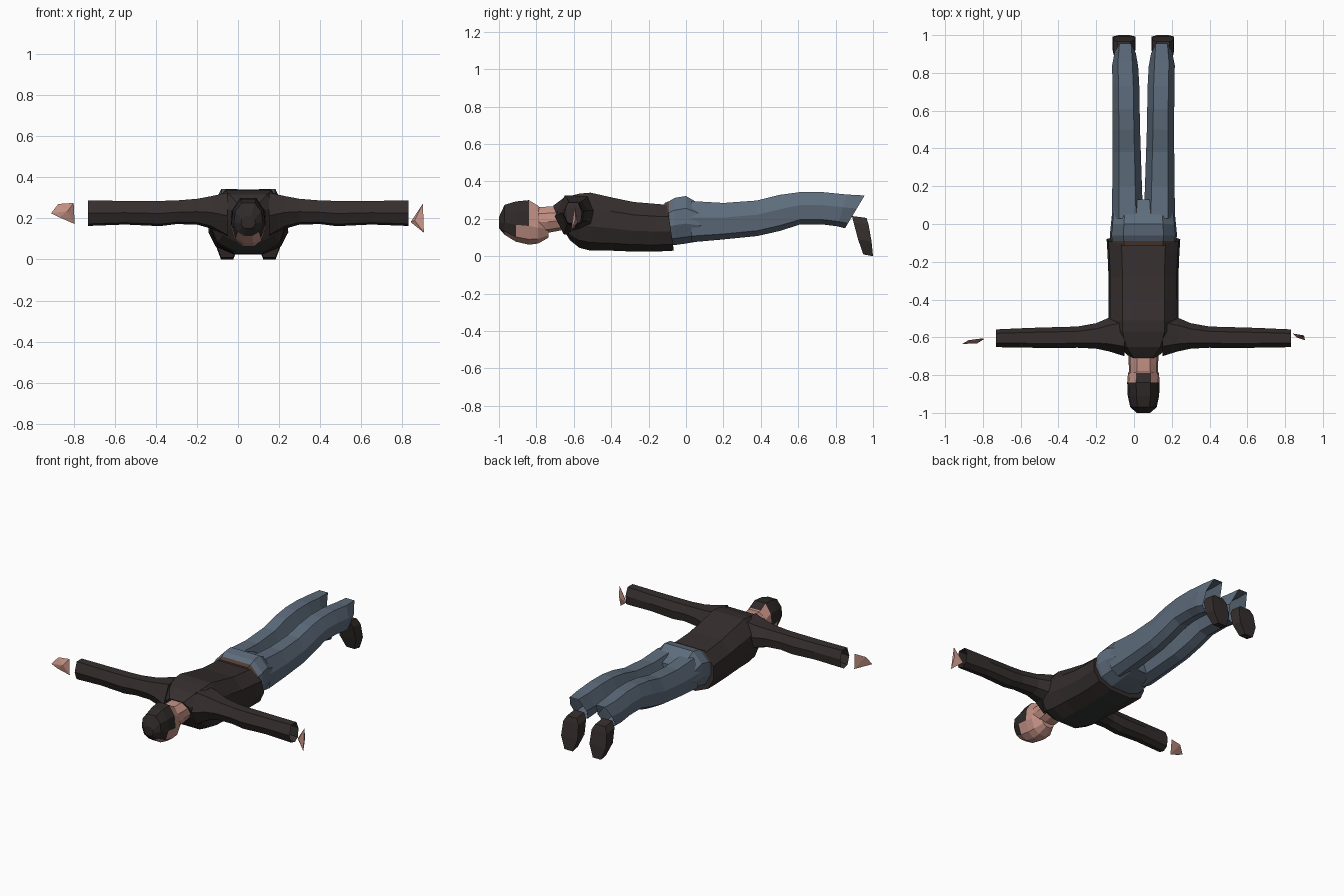
import bpy, bmesh
from mathutils import Vector

if "Cube" in bpy.data.objects:
    bpy.data.objects.remove(bpy.data.objects["Cube"])

CX = 0.05  # body midline


def mat(name, r, g, b):
    m = bpy.data.materials.new(name)
    m.diffuse_color = (r, g, b, 1)
    m.use_nodes = True
    m.node_tree.nodes["Principled BSDF"].inputs["Base Color"].default_value = m.diffuse_color
    return m


JACKET = mat("dark brown cloth", 0.036, 0.027, 0.027)
HAIR = mat("dark hair", 0.029, 0.023, 0.022)
SHIRT = mat("dark grey green", 0.034, 0.04, 0.036)
JEANS = mat("denim blue", 0.11, 0.15, 0.20)
SKIN = mat("skin", 0.54, 0.28, 0.23)
BELT = mat("belt brown", 0.09, 0.05, 0.035)


def finish(name, bm, mats, rule=None):
    bmesh.ops.recalc_face_normals(bm, faces=bm.faces[:])
    if rule:
        for f in bm.faces:
            f.material_index = rule(f.calc_center_median(), f.normal)
    me = bpy.data.meshes.new(name)
    bm.to_mesh(me)
    bm.free()
    for m in mats:
        me.materials.append(m)
    ob = bpy.data.objects.new(name, me)
    bpy.context.collection.objects.link(ob)
    return ob


def loft(name, rings, mats, rule=None, caps=(True, True)):
    bm = bmesh.new()
    vs = [[bm.verts.new(p) for p in r] for r in rings]
    n = len(vs[0])
    for a, b in zip(vs, vs[1:]):
        for i in range(n):
            j = (i + 1) % n
            bm.faces.new((a[i], a[j], b[j], b[i]))
    if caps[0]:
        bm.faces.new(vs[0])
    if caps[1]:
        bm.faces.new(vs[-1])
    return finish(name, bm, mats, rule)


def hull(name, pts, mats):
    bm = bmesh.new()
    for p in pts:
        bm.verts.new(p)
    bmesh.ops.convex_hull(bm, input=bm.verts[:])
    return finish(name, bm, mats)


# Cross-sections: (width fraction, height fraction)
BODY = [(-.6, 1), (.6, 1), (.95, .74), (1, .42), (.82, .14), (.38, 0),
        (-.38, 0), (-.82, .14), (-1, .42), (-.95, .74)]
LIMB = [(-.55, 1), (.55, 1), (1, .6), (.85, .15), (.2, 0), (-.6, .08), (-1, .5)]
SKULL = [(-.45, 1), (.45, 1), (.9, .75), (1, .42), (.75, .12), (.3, 0),
         (-.3, 0), (-.75, .12), (-1, .42), (-.9, .75)]


def along_y(sec, y, cx, hw, z0, z1, slant=0):
    return [Vector((cx + u * hw, y + slant * t, z0 + t * (z1 - z0))) for u, t in sec]


# Jacket body, with the inner shirt showing down the chest
loft("jacket", [along_y(BODY, y, CX, hw, a, b, s) for y, hw, a, b, s in (
    (-.66, .085, .15, .27, -.05), (-.62, .15, .085, .315, -.03),
    (-.57, .185, .045, .335, 0), (-.51, .185, .03, .34, 0),
    (-.40, .185, .03, .315, 0), (-.28, .185, .025, .29, 0),
    (-.16, .19, .025, .28, 0), (-.065, .195, .03, .275, -.035))],
    [JACKET, SHIRT],
    lambda c, n: int(n.z < -.75 and abs(c.x - CX) < .03))

# Head: hair behind and on the crown, skin on the face
loft("head", [along_y(SKULL, y, CX, hw, a, b) for y, hw, a, b in (
    (-1.0, .035, .15, .21), (-.97, .07, .115, .275), (-.91, .083, .078, .293),
    (-.84, .086, .062, .30), (-.79, .082, .068, .27), (-.735, .05, .10, .21))],
    [HAIR, SKIN],
    lambda c, n: int(c.y > -.955 and c.z < .12 + (c.y + .93) * 1.2))
loft("neck", [along_y(SKULL, y, CX, hw, a, b) for y, hw, a, b in (
    (-.83, .075, .13, .262), (-.74, .078, .125, .265), (-.66, .08, .14, .265))], [SKIN])

# Hips with belt
loft("hips", [along_y(BODY, y, CX, hw, a, b) for y, hw, a, b in (
    (-.115, .17, .06, .285), (-.09, .173, .06, .295), (-.06, .178, .06, .312),
    (0, .172, .068, .322), (.07, .165, .08, .282), (.13, .15, .10, .262))],
    [JEANS, BELT], lambda c, n: int(c.y < -.09))

for side, s in (("left", 1), ("right", -1)):
    # Trouser leg, open at the slanted cuff
    loft(side + "_trouser_leg", [
        along_y(LIMB, y, CX + s * (i + o) / 2, s * (o - i) / 2, a, b, sl)
        for y, i, o, a, b, sl in (
            (.03, .002, .167, .075, .295, 0), (.2, .008, .165, .09, .285, 0),
            (.38, .014, .163, .108, .298, 0), (.5, .018, .163, .135, .328, 0),
            (.61, .02, .163, .17, .343, 0), (.73, .022, .164, .17, .343, 0),
            (.81, .028, .166, .16, .33, .05), (.85, .04, .152, .15, .325, .105))],
        [JEANS], caps=(True, False))
    # Shoe, toe pointing down
    loft(side + "_shoe", [
        [Vector((CX + s * .103 + x * hw, y, z + dz)) for x, y, dz in
         ((-1, y0, .01), (1, y0, .01), (1, y1, 0), (-1, y1, 0))]
        for z, y0, y1, hw in ((.205, .888, .965, .035), (.17, .896, .976, .055),
                              (.08, .92, .992, .06), (.0, .948, 1.0, .03))], [JACKET])
    # Sleeve, open at the wrist
    loft(side + "_sleeve", [
        [Vector((CX + s * d, (y0 + y1) / 2 + u * (y1 - y0) / 2, a + t * (b - a)))
         for u, t in LIMB]
        for d, y0, y1, a, b in (
            (.10, -.70, -.47, .10, .325), (.18, -.675, -.495, .15, .308),
            (.25, -.66, -.525, .17, .295), (.35, -.655, -.543, .172, .287),
            (.43, -.657, -.545, .162, .285), (.6, -.655, -.55, .17, .285),
            (.78, -.652, -.558, .163, .287))],
        [JACKET], caps=(True, False))

# Hands, a little apart from the cuffs
hull("right_hand", [(-.91, -.635, .225), (-.875, -.615, .27), (-.80, -.605, .275),
                    (-.795, -.61, .172), (-.87, -.632, .205), (-.83, -.632, .235)], [SKIN])
hull("left_hand", [(.84, -.58, .182), (.90, -.595, .272), (.905, -.615, .13),
                   (.86, -.60, .19), (.90, -.59, .2)], [SKIN])
